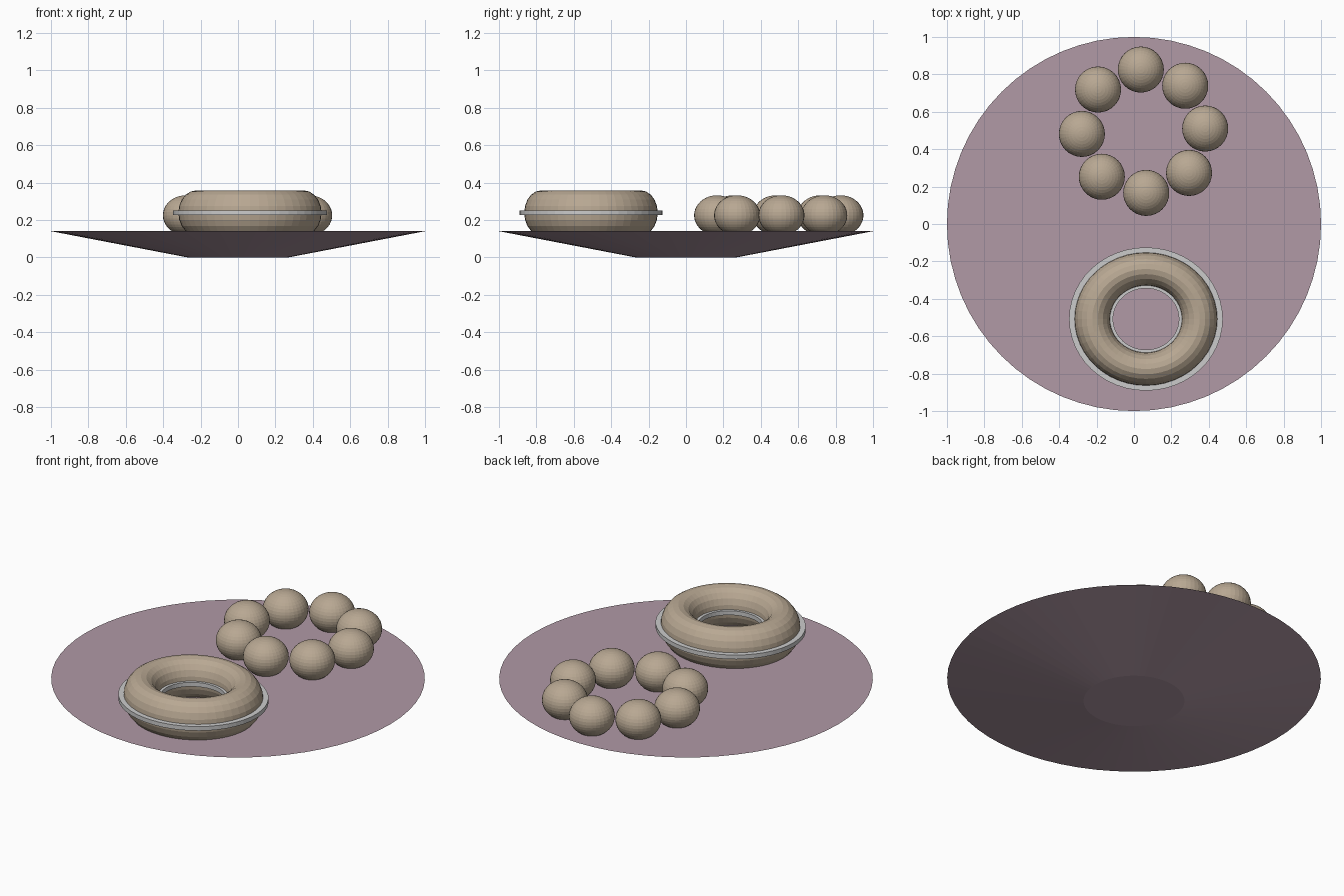
import bpy
import math

if "Cube" in bpy.data.objects:
    bpy.data.objects.remove(bpy.data.objects["Cube"])


def material(name, rgb):
    m = bpy.data.materials.new(name)
    m.diffuse_color = (*rgb, 1)
    m.use_nodes = True
    m.node_tree.nodes["Principled BSDF"].inputs["Base Color"].default_value = m.diffuse_color
    return m


glaze = material("mauve", (0.44, 0.32, 0.38))
dough = material("tan", (0.48, 0.39, 0.29))


def finish(name, mat=None):
    ob = bpy.context.object
    ob.name = ob.data.name = name
    if mat:
        ob.data.materials.append(mat)
    return ob


def lathe(name, profile, sides, loc, scale):
    # Revolve a closed (radius, z) section around z
    n = len(profile)
    verts = [(r * math.cos(2 * math.pi * i / sides),
              r * math.sin(2 * math.pi * i / sides), z)
             for i in range(sides) for r, z in profile]
    faces = []
    for i in range(sides):
        a, b = i * n, (i + 1) % sides * n
        for j in range(n):
            k = (j + 1) % n
            faces.append((a + j, b + j, b + k, a + k))
    me = bpy.data.meshes.new(name)
    me.from_pydata(verts, [], faces)
    ob = bpy.data.objects.new(name, me)
    bpy.context.collection.objects.link(ob)
    ob.location, ob.scale = loc, scale
    return ob


# Plate: shallow cone with a small flat foot
bpy.ops.mesh.primitive_cone_add(vertices=64, radius1=0.27, radius2=1.0,
                                depth=0.14, location=(0, 0, 0.07))
finish("plate", glaze)

# Filled ring doughnut, slightly oval
center, oval = (0.064, -0.508, 0.238), (1, 0.932, 1)
tube = [(0.287 + 0.096 * math.cos(math.tau * j / 20),
         0.12 * math.sin(math.tau * j / 20)) for j in range(20)]
lathe("ring_doughnut", tube, 48, center, oval).data.materials.append(dough)

# Thin filling layer showing at the outer and inner rim
lathe("doughnut_filling",
      [(0.176, -0.0125), (0.411, -0.0125), (0.411, 0.0125), (0.176, 0.0125)],
      48, center, oval)

# Ring of eight dough balls
for i in range(8):
    a = math.radians(2.5 + 45 * i)
    bpy.ops.mesh.primitive_uv_sphere_add(
        segments=32, ring_count=20, radius=1,
        location=(0.051 + 0.33 * math.cos(a), 0.496 + 0.33 * math.sin(a), 0.225))
    ball = finish(f"dough_ball_{i + 1}", dough)
    ball.scale = (0.123, 0.123, 0.107)
